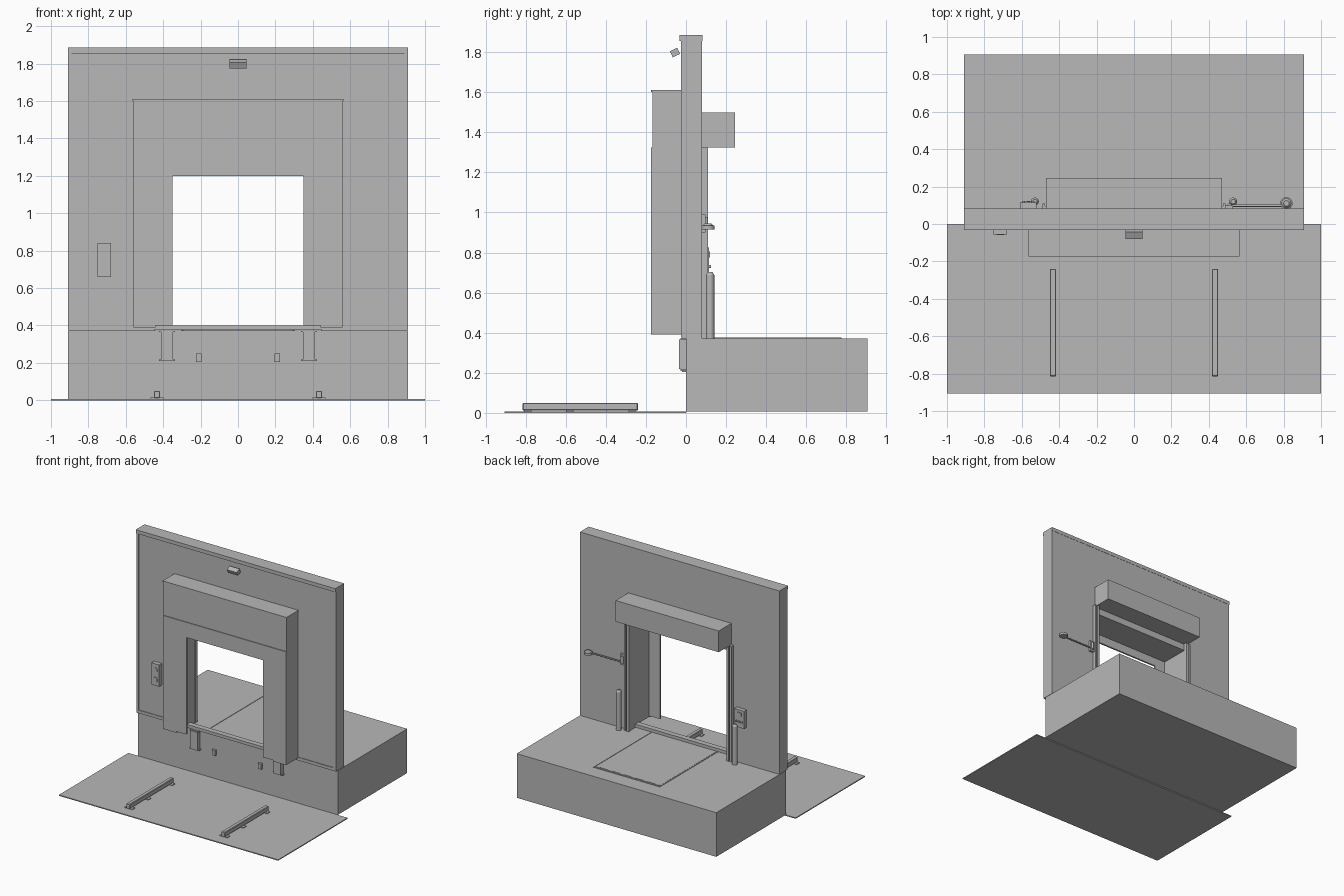
import bpy, bmesh, math
from mathutils import Matrix

if "Cube" in bpy.data.objects:
    bpy.data.objects.remove(bpy.data.objects["Cube"], do_unlink=True)

grey = bpy.data.materials.new("plain_grey")
grey.use_nodes = True
tone = (0.48, 0.48, 0.48, 1)
grey.diffuse_color = tone
grey.node_tree.nodes["Principled BSDF"].inputs["Base Color"].default_value = tone


def finish(name, bm):
    bmesh.ops.recalc_face_normals(bm, faces=bm.faces)
    mesh = bpy.data.meshes.new(name)
    bm.to_mesh(mesh)
    bm.free()
    mesh.materials.append(grey)
    obj = bpy.data.objects.new(name, mesh)
    bpy.context.collection.objects.link(obj)
    return obj


def box(name, x, y, z, bevel=0):
    """Box from (low, high) ranges on each axis."""
    bm = bmesh.new()
    bmesh.ops.create_cube(bm, size=1)
    for v in bm.verts:
        v.co = [(r[0] + r[1]) / 2 + c * (r[1] - r[0]) for c, r in zip(v.co, (x, y, z))]
    if bevel:
        bmesh.ops.bevel(bm, geom=bm.edges[:], offset=bevel, segments=1, affect='EDGES')
    return finish(name, bm)


def pair(name, x, y, z, bevel=0):
    """Box and its mirror image across x = 0."""
    box("left_" + name, x, y, z, bevel)
    box("right_" + name, (-x[1], -x[0]), y, z, bevel)


def portal(name, outer, inner, y, z, hole_top):
    """Upside-down U profile extruded along y."""
    pts = [(-outer, z[0]), (-outer, z[1]), (outer, z[1]), (outer, z[0]),
           (inner, z[0]), (inner, hole_top), (-inner, hole_top), (-inner, z[0])]
    bm = bmesh.new()
    face = bm.faces.new([bm.verts.new((px, y[0], pz)) for px, pz in pts])
    out = bmesh.ops.extrude_face_region(bm, geom=[face])
    for v in out["geom"]:
        if isinstance(v, bmesh.types.BMVert):
            v.co.y = y[1]
    return finish(name, bm)


def cylinder(name, centre, radius, length, axis='Z', top=None):
    turn = {'Z': Matrix(), 'X': Matrix.Rotation(math.pi / 2, 4, 'Y'),
            'Y': Matrix.Rotation(math.pi / 2, 4, 'X')}[axis]
    bm = bmesh.new()
    bmesh.ops.create_cone(bm, cap_ends=True, segments=24, radius1=radius,
                          radius2=radius if top is None else top, depth=length,
                          matrix=Matrix.Translation(centre) @ turn)
    obj = finish(name, bm)
    bpy.context.view_layer.objects.active = obj
    obj.select_set(True)
    bpy.ops.object.shade_smooth_by_angle()
    obj.select_set(False)
    return obj


# Ground apron and raised dock floor
box("apron", (-1, 1), (-0.905, 0), (0, 0.008))
box("dock_floor", (-0.91, 0.91), (0, 0.905), (0.008, 0.372))

# Wall with doorway, coping and trims
portal("wall", 0.905, 0.45, (-0.02, 0.08), (0.372, 1.86), 1.27)
box("wall_coping", (-0.91, 0.91), (-0.032, 0.082), (1.855, 1.885))
box("base_flashing", (-0.89, 0.89), (-0.025, 0.02), (0.375, 0.4))
pair("corner_trim", (0.89, 0.91), (-0.025, 0.08), (0.375, 1.855))

# Dock shelter: deep frame, front curtains, rain cap
portal("shelter_frame", 0.56, 0.45, (-0.168, -0.02), (0.39, 1.6), 1.27)
portal("shelter_curtain", 0.56, 0.35, (-0.174, -0.16), (0.4, 1.325), 1.2)
pair("curtain_foot", (0.44, 0.56), (-0.174, -0.16), (0.39, 0.4))
box("shelter_cap", (-0.565, 0.565), (-0.175, -0.02), (1.6, 1.61))

# Roller door housing and guide rails
box("door_housing", (-0.47, 0.47), (0.08, 0.245), (1.325, 1.5))
pair("door_rail", (0.445, 0.465), (0.08, 0.11), (0.372, 1.325))
pair("door_rail_outer", (0.475, 0.49), (0.08, 0.11), (0.372, 1.325))
pair("door_rail_web", (0.465, 0.475), (0.08, 0.095), (0.372, 1.325))

# Leveler plate with border gaps and rear hinges
box("leveler_plate", (-0.295, 0.295), (0.02, 0.755), (0.37, 0.375))
pair("leveler_side", (0.298, 0.304), (0.02, 0.775), (0.37, 0.376))
box("leveler_rear", (-0.304, 0.304), (0.769, 0.775), (0.37, 0.376))
for i in range(6):
    hx = -0.27 + i * 0.108
    box("leveler_hinge", (hx - 0.02, hx + 0.02), (0.757, 0.765), (0.37, 0.377))

# Bumpers and lip keepers on the dock face
pair("bumper", (0.347, 0.413), (-0.035, 0), (0.218, 0.365))
for z in (0.21, 0.365):
    pair("bumper_plate", (0.337, 0.423), (-0.028, 0), (z, z + 0.009))
pair("lip_keeper", (0.195, 0.225), (-0.02, 0), (0.205, 0.25))

# Wheel guides on the apron
pair("wheel_guide", (0.417, 0.45), (-0.815, -0.24), (0.012, 0.05), 0.004)
for y in (-0.79, -0.58, -0.27):
    pair("guide_foot", (0.398, 0.469), (y - 0.018, y + 0.018), (0.008, 0.014))

# Traffic signal on the front wall
box("signal_box", (-0.75, -0.68), (-0.056, -0.02), (0.66, 0.84))
for z in (0.71, 0.79):
    cylinder("signal_lamp", (-0.715, -0.057, z), 0.02, 0.006, 'Y')

# Lamp above the shelter, tipped downward
lamp = box("wall_lamp", (-0.045, 0.045), (-0.02, 0.02), (-0.017, 0.017))
lamp.location = (0, -0.055, 1.798)
lamp.rotation_euler.x = math.radians(25)

# Pipe guards beside the door rails
for side in (-1, 1):
    cylinder("pipe_guard", (side * 0.53, 0.12, 0.53), 0.021, 0.316)
    cylinder("pipe_cap", (side * 0.53, 0.12, 0.695), 0.021, 0.014, top=0.012)

# Inside control box
box("control_box", (-0.61, -0.52), (0.08, 0.115), (0.68, 0.825))
box("control_display", (-0.585, -0.545), (0.115, 0.12), (0.775, 0.805))
for x in (-0.59, -0.565, -0.54):
    cylinder("control_button", (x, 0.119, 0.73), 0.008, 0.01, 'Y')

# Swing-arm dock light
box("arm_bracket", (0.485, 0.53), (0.08, 0.098), (0.9, 0.99))
cylinder("arm_pivot", (0.51, 0.1, 0.945), 0.01, 0.06)
cylinder("light_arm", (0.655, 0.098, 0.925), 0.006, 0.3, 'X')
cylinder("arm_light", (0.815, 0.11, 0.925), 0.033, 0.018)
cylinder("arm_light_hood", (0.815, 0.11, 0.94), 0.026, 0.012, top=0.015)
